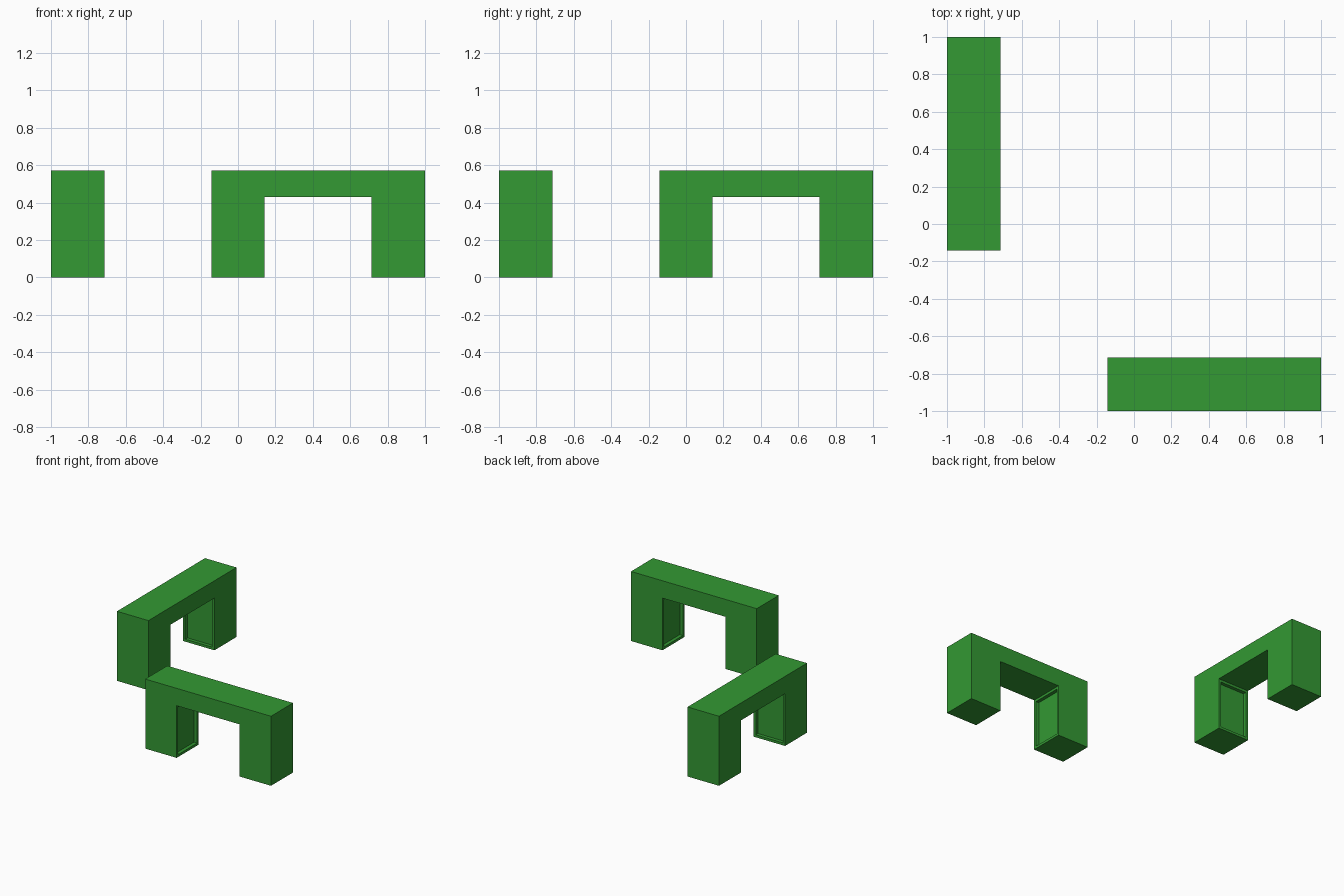
import bpy
import bmesh
import math

cube = bpy.data.objects.get("Cube")
if cube:
    bpy.data.objects.remove(cube, do_unlink=True)

U = 1 / 7                      # module: everything is a multiple of this
HEIGHT, SPAN, DEPTH = 4 * U, 8 * U, 2 * U
LIP = 0.2 * U                  # frame width and depth of the leg recesses

green = bpy.data.materials.new("leaf green")
green.use_nodes = True
colour = (0.033, 0.319, 0.033, 1)
green.diffuse_color = colour
green.node_tree.nodes["Principled BSDF"].inputs["Base Color"].default_value = colour


def make_arch(name, location, turn):
    """Square arch with a shallow recessed panel on the inside of each leg."""
    outer, inner, soffit = SPAN / 2, SPAN / 2 - 2 * U, HEIGHT - U
    half = [(outer, HEIGHT), (outer, 0), (inner, 0), (inner, soffit)]
    outline = half + [(-x, z) for x, z in reversed(half)]

    # Arch profile, extruded through its depth
    bm = bmesh.new()
    front = bm.faces.new([bm.verts.new((x, -DEPTH / 2, z)) for x, z in outline])
    back = bmesh.ops.extrude_face_region(bm, geom=[front])["geom"]
    bmesh.ops.translate(bm, vec=(0, DEPTH, 0),
                        verts=[v for v in back if isinstance(v, bmesh.types.BMVert)])
    bmesh.ops.recalc_face_normals(bm, faces=bm.faces)

    # Recessed panels on the faces that look into the opening
    sides = [f for f in bm.faces if abs(f.normal.x) > 0.9
             and abs(f.calc_center_median().x) < inner + 0.01]
    bmesh.ops.inset_individual(bm, faces=sides, thickness=LIP, depth=0)
    for f in sides:
        push = -LIP * f.normal
        bmesh.ops.inset_individual(bm, faces=[f], thickness=0, depth=0)
        bmesh.ops.translate(bm, vec=push, verts=f.verts)

    mesh = bpy.data.meshes.new(name)
    bm.to_mesh(mesh)
    bm.free()
    mesh.materials.append(green)
    arch = bpy.data.objects.new(name, mesh)
    arch.location = location
    arch.rotation_euler.z = turn
    bpy.context.collection.objects.link(arch)


make_arch("front_arch", (3 * U, -6 * U, 0), 0)
make_arch("side_arch", (-6 * U, 3 * U, 0), math.radians(90))
